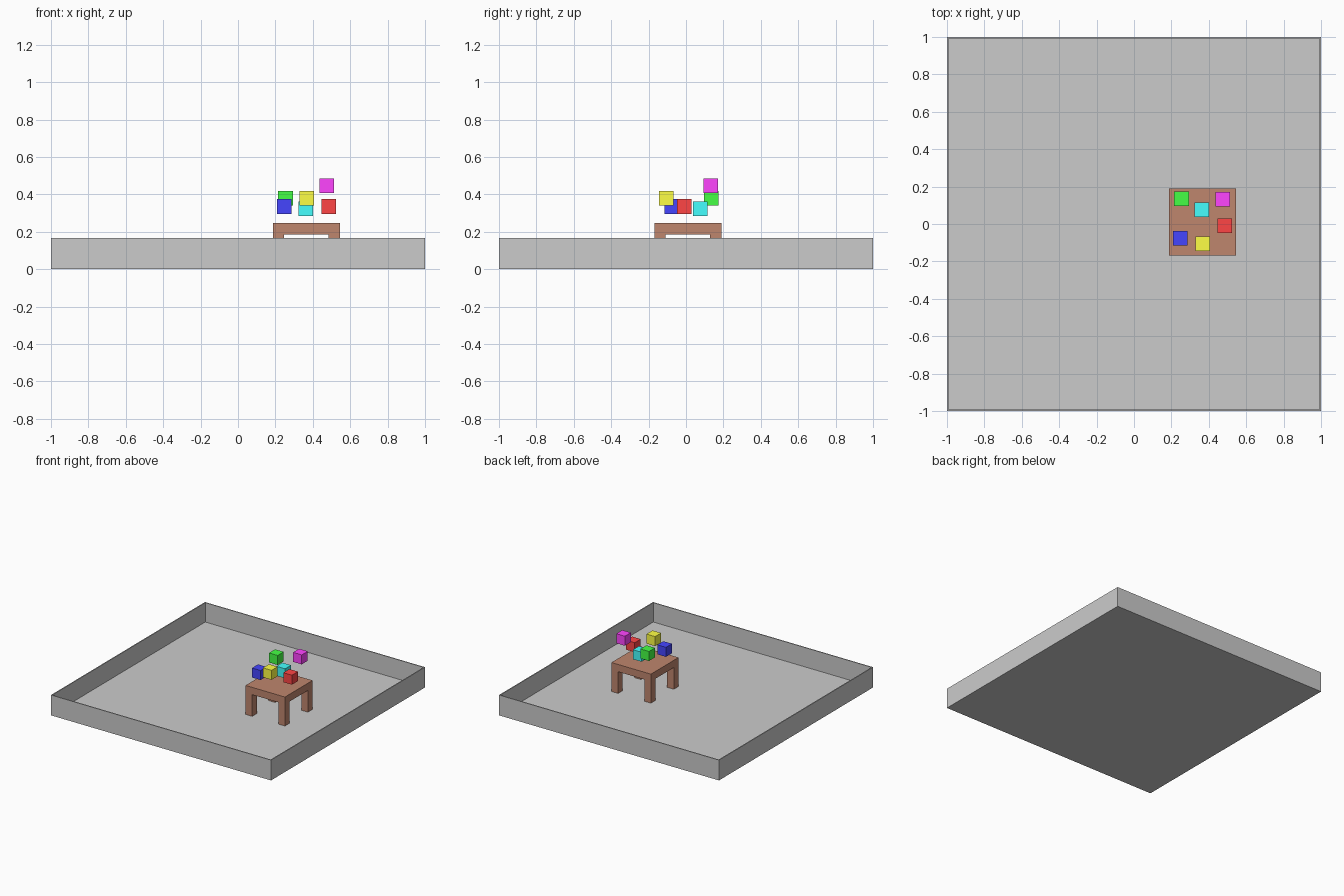
import bpy
import bmesh
from mathutils import Matrix, Vector

if "Cube" in bpy.data.objects:
    bpy.data.objects.remove(bpy.data.objects["Cube"])


def material(name, rgb):
    mat = bpy.data.materials.new(name)
    mat.diffuse_color = (*rgb, 1)
    mat.use_nodes = True
    mat.node_tree.nodes["Principled BSDF"].inputs["Base Color"].default_value = mat.diffuse_color
    return mat


def add_box(bm, lo, hi):
    lo, hi = Vector(lo), Vector(hi)
    mat = Matrix.Translation((lo + hi) / 2) @ Matrix.Diagonal((*(hi - lo), 1))
    bmesh.ops.create_cube(bm, size=1, matrix=mat)


def boxes(name, spans, mat=None):
    bm = bmesh.new()
    for lo, hi in spans:
        add_box(bm, lo, hi)
    mesh = bpy.data.meshes.new(name)
    bm.to_mesh(mesh)
    bm.free()
    obj = bpy.data.objects.new(name, mesh)
    bpy.context.collection.objects.link(obj)
    if mat:
        mesh.materials.append(mat)
    return obj


# Shallow walled tray
T, H, F = 0.008, 0.167, 0.008
boxes("tray_floor", [((-1, -1, 0), (1, 1, F))])
boxes("tray_side_walls", [((-1, -1, F), (-1 + T, 1, H)), ((1 - T, -1, F), (1, 1, H))])
boxes("tray_end_walls", [((-1 + T, -1, F), (1 - T, -1 + T, H)),
                         ((-1 + T, 1 - T, F), (1 - T, 1, H))])

# Small table: slab flush with four square corner legs
wood = material("wood", (0.52, 0.236, 0.154))
CX, CY, R, LEG = 0.366, 0.010, 0.179, 0.06
TOP, UNDER = 0.246, 0.186
boxes("table_top", [((CX - R, CY - R, UNDER), (CX + R, CY + R, TOP))], wood)
legs = []
for sx in (-1, 1):
    for sy in (-1, 1):
        x, y, h = CX + sx * (R - LEG / 2), CY + sy * (R - LEG / 2), LEG / 2
        legs.append(((x - h, y - h, F), (x + h, y + h, UNDER)))
boxes("table_legs", legs, wood)

# Coloured cubes hovering above the table
S = 0.039
A, Z = 1.0, 0.06
for name, rgb, (x, y, z) in [
    ("green", (Z, A, Z), (0.254, 0.135, 0.380)),
    ("blue", (Z, Z, A), (0.247, -0.076, 0.335)),
    ("yellow", (A, A, Z), (0.367, -0.106, 0.380)),
    ("cyan", (Z, A, A), (0.363, 0.076, 0.322)),
    ("magenta", (A, Z, A), (0.475, 0.132, 0.445)),
    ("red", (A, Z, Z), (0.485, -0.010, 0.335)),
]:
    boxes(name + "_cube", [((x - S, y - S, z - S), (x + S, y + S, z + S))],
          material(name, rgb))
